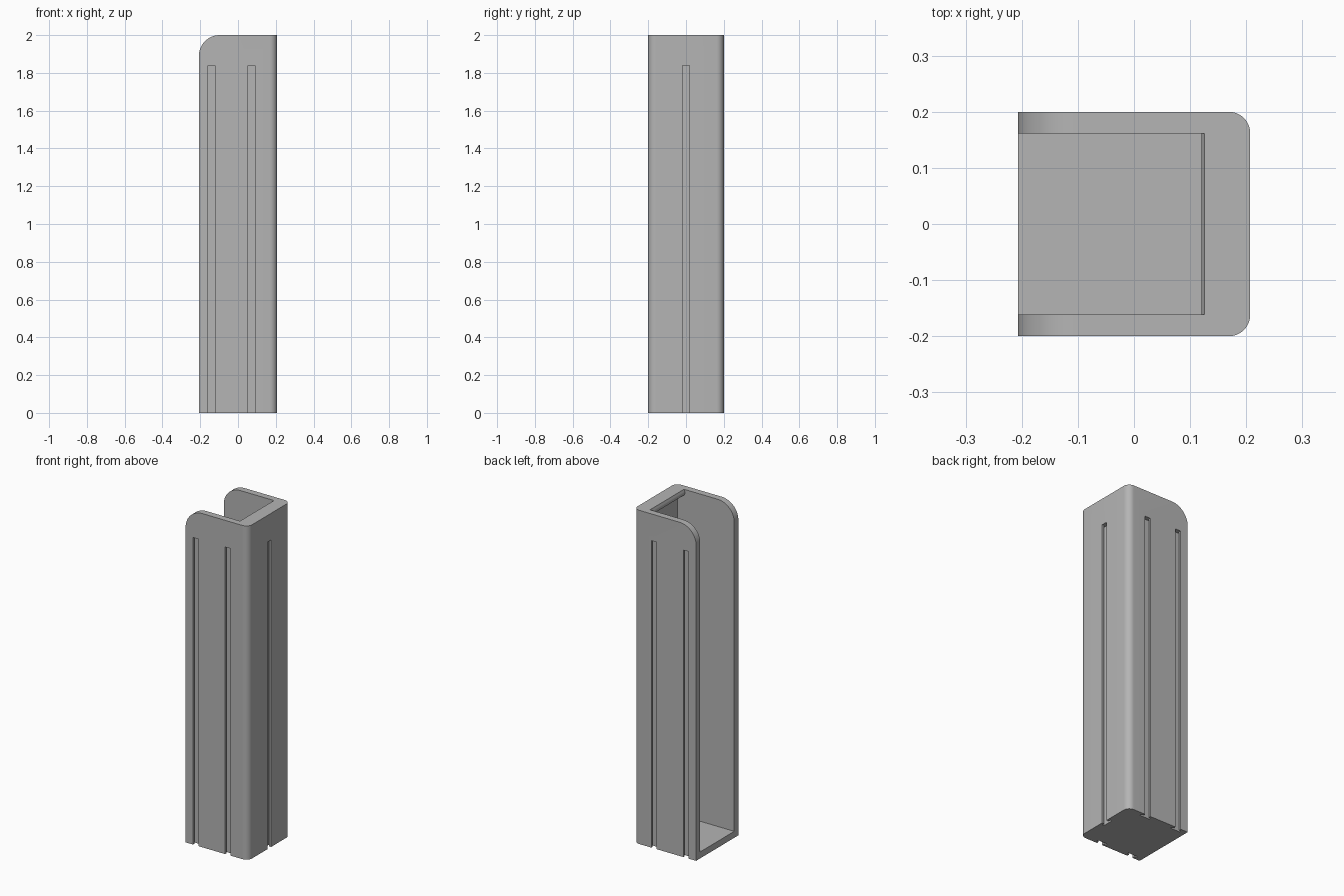
import bpy, bmesh, math
from mathutils import Matrix, Vector

HX, HY, TOP = 0.207, 0.2, 2.0
WALL = 0.039
SLOT_TOP = 1.84

cube = bpy.data.objects.get("Cube")
if cube:
    bpy.data.objects.remove(cube, do_unlink=True)

grey = bpy.data.materials.new("plain grey")
grey.use_nodes = True
colour = (0.46, 0.46, 0.46, 1)
grey.diffuse_color = colour
grey.node_tree.nodes["Principled BSDF"].inputs["Base Color"].default_value = colour


def arc(cx, cy, r, start, end, steps=12):
    angles = [math.radians(start + (end - start) * i / steps) for i in range(steps + 1)]
    return [(cx + r * math.cos(a), cy + r * math.sin(a)) for a in angles]


def prism(name, points, place, low, high):
    """Extrude a 2D outline; place(u, v, w) gives the 3D position."""
    bm = bmesh.new()
    rings = [[bm.verts.new(place(u, v, w)) for u, v in points] for w in (low, high)]
    for ring in rings:
        bm.faces.new(ring)
    for i in range(len(points)):
        j = (i + 1) % len(points)
        bm.faces.new((rings[0][i], rings[0][j], rings[1][j], rings[1][i]))
    bmesh.ops.recalc_face_normals(bm, faces=bm.faces)
    mesh = bpy.data.meshes.new(name)
    bm.to_mesh(mesh)
    bm.free()
    mesh.materials.append(grey)
    obj = bpy.data.objects.new(name, mesh)
    bpy.context.collection.objects.link(obj)
    return obj


def upright(u, v, w):
    return (u, v, w)


def sideways(u, v, w):
    return (u, w, v)


def select(obj):
    bpy.ops.object.select_all(action="DESELECT")
    obj.select_set(True)
    bpy.context.view_layer.objects.active = obj


def cut(target, cutter):
    cutter.hide_render = True
    mod = target.modifiers.new("cut", "BOOLEAN")
    mod.operation, mod.solver, mod.object = "DIFFERENCE", "EXACT", cutter
    select(target)
    bpy.ops.object.modifier_apply(modifier=mod.name)
    bpy.data.objects.remove(cutter, do_unlink=True)


# Solid post with two rounded upright edges
r = 0.038
outline = ([(-HX, -HY)] + arc(HX - r, -HY + r, r, -90, 0)
           + arc(HX - r, HY - r, r, 0, 90) + [(-HX, HY)])
channel = prism("channel_body", outline, upright, 0, TOP)

# Open cavity whose outline leaves a floor and a rounded lip on the closed wall
inner = HX - WALL
lip = arc(0.142, TOP - 0.02, 0.022, -90, 45, 10)
cavity = ([(-0.4, WALL), (inner, WALL), (inner, TOP - 0.042)] + lip[:-1]
          + [(0.126, TOP), (0.126, 2.2), (-0.4, 2.2)])
# The lip nose points towards the open side
nose = [(0.284 - x, z) for x, z in lip]
cavity = ([(-0.4, WALL), (inner, WALL), (inner, TOP - 0.042)] + nose[:-1]
          + [(0.126, TOP), (0.126, 2.2), (-0.4, 2.2)])
cut(channel, prism("cavity_cutter", cavity, sideways, -HY + WALL, HY - WALL))

# Rounded upper corners of the side walls
R = 0.11
corner = arc(-HX + R, TOP - R, R, 180, 90, 16) + [(-HX + R, 2.2), (-0.4, 2.2), (-0.4, TOP - R)]
cut(channel, prism("corner_cutter", corner, sideways, -0.4, 0.4))

# T-shaped slots: narrow at the surface, wider inside, open at the bottom
half, wide, neck, deep = 0.018, 0.032, 0.013, 0.026
tee = [(-half, 0.05), (half, 0.05), (half, -neck), (wide, -neck),
       (wide, -deep), (-wide, -deep), (-wide, -neck), (-half, -neck)]
slots = [(x, side * HY, 0 if side > 0 else math.pi)
         for x in (-0.14, 0.072) for side in (-1, 1)]
slots.append((HX, 0, -math.pi / 2))
for x, y, turn in slots:
    frame = Matrix.Translation((x, y, 0)) @ Matrix.Rotation(turn, 4, "Z")
    cut(channel, prism("slot_cutter", tee,
                       lambda u, v, w: frame @ Vector((u, v, w)), -0.1, SLOT_TOP))

select(channel)
bpy.ops.object.shade_smooth_by_angle(angle=math.radians(30))
